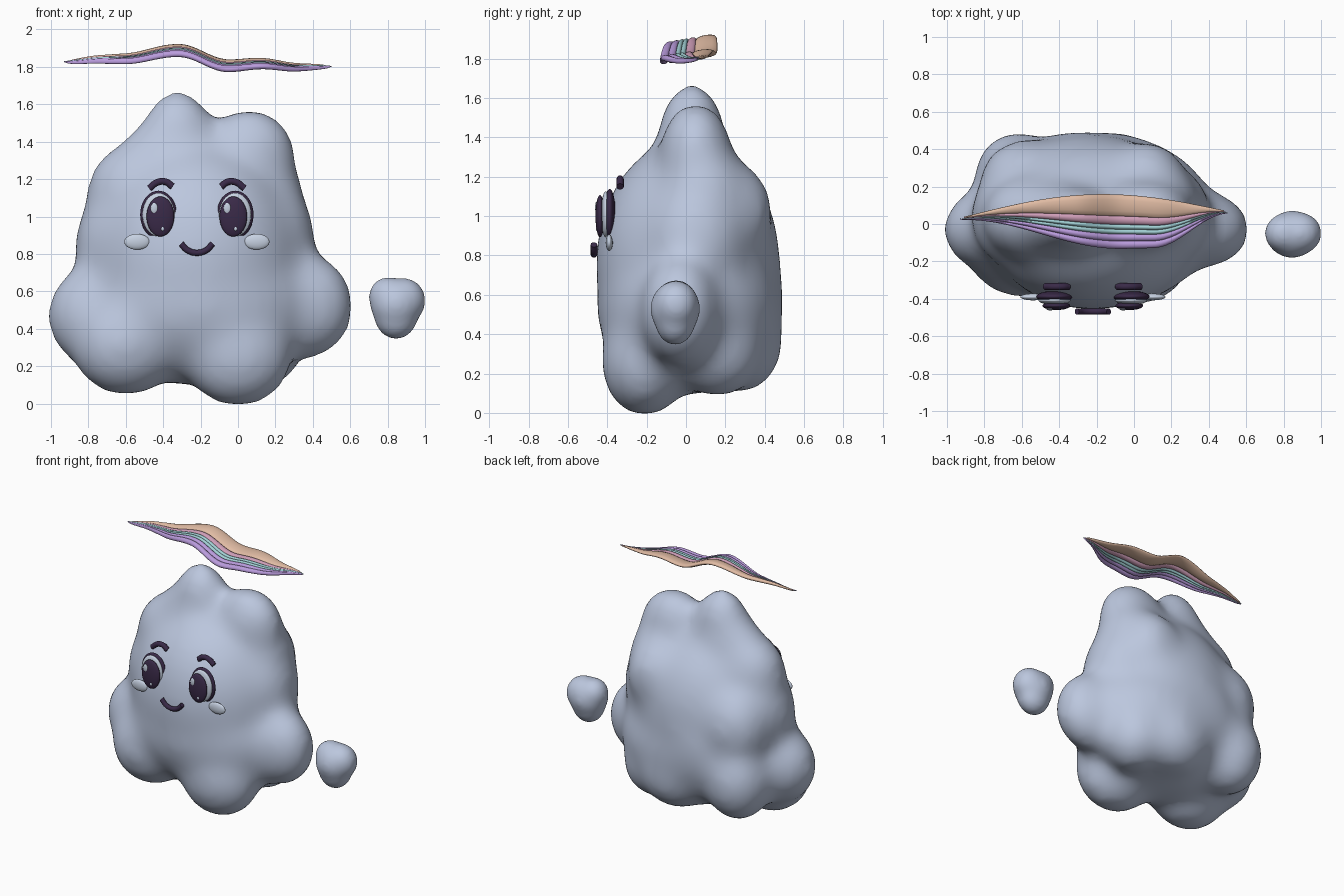
import bpy
import bmesh
import math
from mathutils import Matrix

if "Cube" in bpy.data.objects:
    bpy.data.objects.remove(bpy.data.objects["Cube"])


def material(name, r, g, b):
    m = bpy.data.materials.new(name)
    m.use_nodes = True
    m.diffuse_color = (r, g, b, 1)
    bsdf = next(n for n in m.node_tree.nodes if n.type == 'BSDF_PRINCIPLED')
    bsdf.inputs["Base Color"].default_value = (r, g, b, 1)
    return m


CLOUD = material("cloud blue", 0.50, 0.57, 0.73)
PALE = material("pale blue", 0.57, 0.64, 0.76)
DARK = material("dark plum", 0.042, 0.023, 0.065)
PEACH = material("peach", 0.75, 0.50, 0.37)
PINK = material("pink", 0.62, 0.34, 0.48)
TEAL = material("teal", 0.36, 0.63, 0.66)
LILAC = material("lilac", 0.49, 0.33, 0.72)


def add_mesh(name, bm, mat):
    bmesh.ops.recalc_face_normals(bm, faces=bm.faces)
    for f in bm.faces:
        f.smooth = True
    me = bpy.data.meshes.new(name)
    bm.to_mesh(me)
    bm.free()
    me.materials.append(mat)
    ob = bpy.data.objects.new(name, me)
    bpy.context.collection.objects.link(ob)
    return ob


def ellipsoid(bm, center, radii):
    mat = Matrix.Translation(center) @ Matrix.Diagonal((*radii, 1))
    bmesh.ops.create_uvsphere(bm, u_segments=32, v_segments=20, radius=1, matrix=mat)


def blob(name, lobes, grow, voxel, passes):
    """Fuse overlapping ellipsoids into one soft skin."""
    bm = bmesh.new()
    for center, radii in lobes:
        ellipsoid(bm, center, [r + grow for r in radii])
    ob = add_mesh(name, bm, CLOUD)
    rm = ob.modifiers.new("fuse", 'REMESH')
    rm.mode = 'VOXEL'
    rm.voxel_size = voxel
    rm.use_smooth_shade = True
    sm = ob.modifiers.new("soften", 'SMOOTH')
    sm.factor = 0.5
    sm.iterations = passes


# Cloud body
blob("body", [
    ((-0.22, 0.01, 0.76), (0.55, 0.445, 0.61)),   # core
    ((-0.20, 0.02, 0.53), (0.62, 0.45, 0.41)),    # belly
    ((-0.32, 0.03, 1.39), (0.18, 0.15, 0.27)),    # peak
    ((-0.35, 0.03, 1.27), (0.28, 0.18, 0.25)),    # peak base
    ((0.06, 0.05, 1.32), (0.23, 0.16, 0.24)),     # second peak
    ((-0.53, 0.03, 1.12), (0.26, 0.21, 0.26)),    # right shoulder
    ((0.09, 0.09, 1.10), (0.24, 0.22, 0.26)),     # left shoulder
    ((-0.61, 0.04, 0.85), (0.24, 0.26, 0.30)),    # right flank
    ((0.13, 0.05, 0.88), (0.26, 0.26, 0.32)),     # left flank
    ((-0.77, -0.03, 0.47), (0.23, 0.20, 0.25)),   # right arm
    ((0.37, -0.03, 0.52), (0.23, 0.18, 0.26)),    # left arm
    ((-0.60, -0.15, 0.32), (0.27, 0.22, 0.26)),   # right foot
    ((0.00, -0.21, 0.26), (0.27, 0.20, 0.26)),    # left foot
    ((-0.62, 0.26, 0.42), (0.21, 0.21, 0.27)),    # back lobes
    ((0.13, 0.16, 0.33), (0.20, 0.21, 0.23)),
    ((-0.12, 0.27, 0.36), (0.26, 0.20, 0.24)),
    ((-0.30, 0.26, 0.60), (0.34, 0.21, 0.34)),
    ((0.06, 0.22, 1.02), (0.20, 0.20, 0.24)),
    ((-0.57, 0.23, 0.80), (0.23, 0.20, 0.28)),
], 0.028, 0.03, 60)

# Small loose puff beside the body
blob("side_puff", [
    ((0.80, -0.05, 0.57), (0.095, 0.095, 0.10)),
    ((0.885, -0.05, 0.55), (0.112, 0.105, 0.115)),
    ((0.845, -0.055, 0.53), (0.13, 0.12, 0.13)),
    ((0.845, -0.055, 0.47), (0.11, 0.095, 0.12)),
], 0.010, 0.012, 60)


# Face
AXIS = -0.22


def lens(name, center, radii, mat):
    bm = bmesh.new()
    ellipsoid(bm, center, radii)
    add_mesh(name, bm, mat)


def tube(name, points, radius, mat):
    cu = bpy.data.curves.new(name, 'CURVE')
    cu.dimensions = '3D'
    cu.bevel_depth = radius
    cu.bevel_resolution = 3
    cu.use_fill_caps = True
    sp = cu.splines.new('BEZIER')
    sp.bezier_points.add(len(points) - 1)
    for p, co in zip(sp.bezier_points, points):
        p.co = co
        p.handle_left_type = p.handle_right_type = 'AUTO'
    cu.materials.append(mat)
    ob = bpy.data.objects.new(name, cu)
    bpy.context.collection.objects.link(ob)


for side, s in (("right", -1), ("left", 1)):
    eye = AXIS + s * 0.205
    pupil = AXIS + s * 0.195
    lens(side + "_eye_rim", (eye, -0.388, 1.01), (0.098, 0.03, 0.128), DARK)
    lens(side + "_eye_white", (eye, -0.408, 1.01), (0.086, 0.024, 0.116), PALE)
    lens(side + "_pupil", (pupil, -0.437, 1.0), (0.074, 0.023, 0.107), DARK)
    lens(side + "_eye_glint", (pupil - 0.033, -0.455, 1.045), (0.019, 0.007, 0.028), PALE)
    lens(side + "_small_glint", (pupil + 0.012, -0.452, 0.935), (0.009, 0.006, 0.012), PALE)
    lens(side + "_cheek", (AXIS + s * 0.32, -0.39, 0.865), (0.068, 0.018, 0.042), PALE)
    brow = [(0.255, 1.15), (0.21, 1.183), (0.165, 1.185), (0.13, 1.16)]
    tube(side + "_brow", [(AXIS + s * x, -0.335, z) for x, z in brow], 0.019, DARK)

smile = [(-0.085, 0.855), (-0.05, 0.82), (0, 0.806), (0.05, 0.82), (0.085, 0.855)]
tube("smile", [(AXIS + x, -0.468, z) for x, z in smile], 0.017, DARK)


# Floating ribbon of coloured strands
def ease(keys, x):
    """Cosine blend between (position, value) keys."""
    for (x0, v0), (x1, v1) in zip(keys, keys[1:]):
        if x <= x1:
            t = max(0, (x - x0) / (x1 - x0))
            return v0 + (v1 - v0) * (1 - math.cos(math.pi * t)) / 2
    return keys[-1][1]


WAVE = [(-0.93, 1.828), (-0.72, 1.843), (-0.62, 1.845), (-0.32, 1.89),
        (-0.05, 1.808), (0.12, 1.82), (0.32, 1.80), (0.51, 1.803)]
FRONT = [(-0.93, 0.0), (-0.05, 0.175), (0.1, 0.175), (0.51, 0.0)]


def strand(name, f0, f1, mat, trim):
    steps, sides = 56, 12
    bm = bmesh.new()
    rings = []
    for i in range(steps + 1):
        t = i / steps
        x = -0.93 + trim + t * (1.43 - 2 * trim)
        swell = math.sin(math.pi * t)
        base = 0.03 + 0.035 * t
        front = base - ease(FRONT, x) - 0.008
        back = base + 0.10 * swell + 0.008
        mid = front + (back - front) * (f0 + f1) / 2
        half = (back - front) * (f1 - f0) * 0.53
        thick = 0.003 + 0.015 * swell ** 0.5 if 0 < i < steps else 0.002
        z = ease(WAVE, x) + ((f0 + f1) / 2 - 0.5) * 0.045 * abs(swell) ** 0.5
        ring = []
        for j in range(sides):
            a = 2 * math.pi * j / sides
            lift = 0.02 * swell * (f1 - f0) * math.cos(a)
            ring.append(bm.verts.new((x, mid + half * math.cos(a),
                                      z + lift + thick * math.sin(a))))
        rings.append(ring)
    for r0, r1 in zip(rings, rings[1:]):
        for j in range(sides):
            k = (j + 1) % sides
            bm.faces.new((r0[j], r0[k], r1[k], r1[j]))
    bm.faces.new(rings[0])
    bm.faces.new(rings[-1])
    add_mesh(name, bm, mat)


bands = [("lilac_front", 0.14, LILAC), ("lilac_back", 0.13, LILAC),
         ("teal_front", 0.09, TEAL), ("teal_back", 0.09, TEAL),
         ("pink", 0.16, PINK), ("peach", 0.39, PEACH)]
start = 0
for n, (name, width, mat) in enumerate(bands):
    strand("ribbon_" + name, start, start + width, mat, 0.01 * (n % 3))
    start += width
